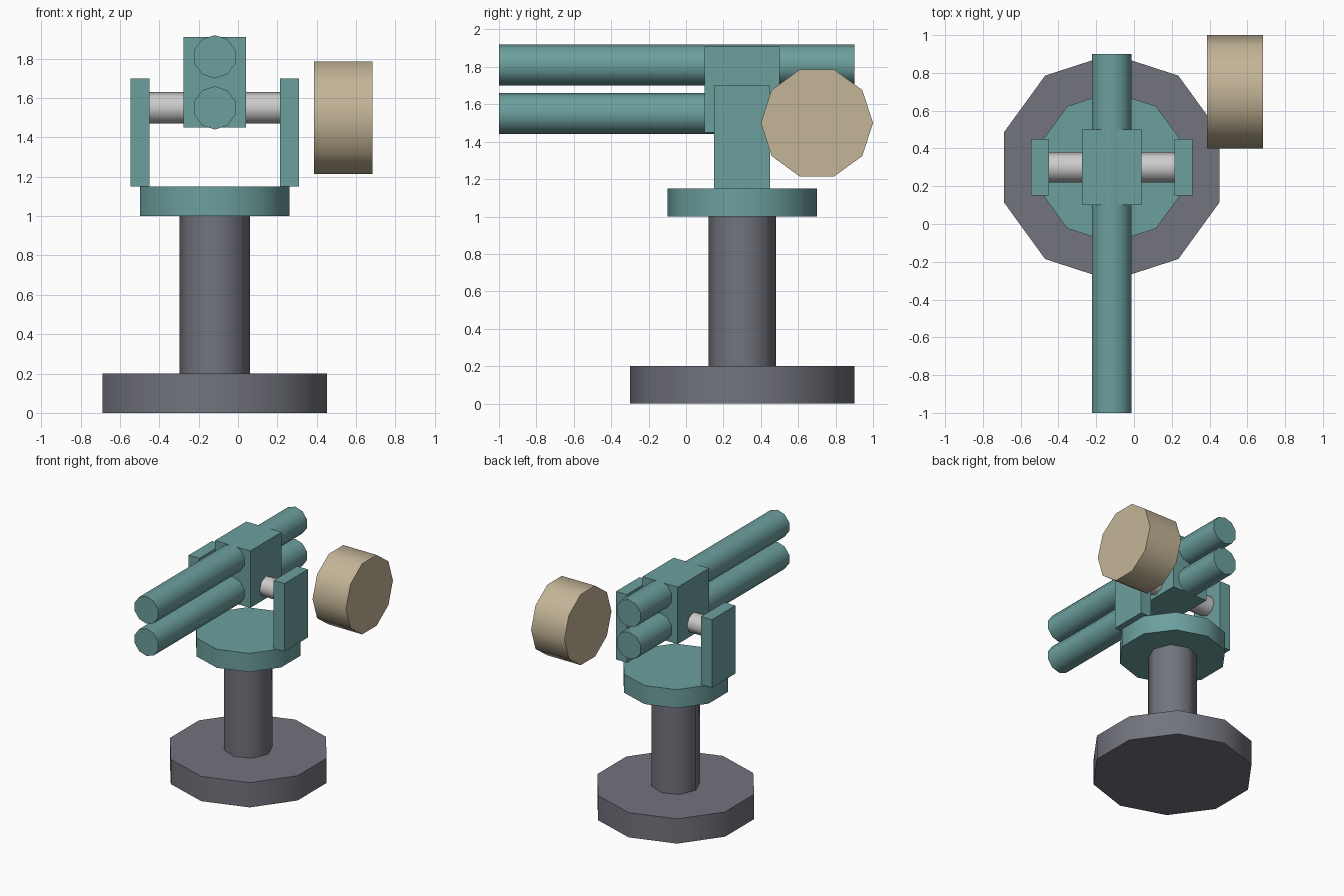
import bpy, bmesh
from math import sin, cos, pi, radians
from mathutils import Vector

if "Cube" in bpy.data.objects:
    bpy.data.objects.remove(bpy.data.objects["Cube"])

CX, CY = -0.118, 0.3  # turret axis


def material(name, rgb):
    m = bpy.data.materials.new(name)
    m.diffuse_color = (*rgb, 1)
    m.use_nodes = True
    m.node_tree.nodes["Principled BSDF"].inputs["Base Color"].default_value = m.diffuse_color
    return m


TEAL = material("teal_paint", (0.15, 0.35, 0.34))
DARK = material("dark_metal", (0.17, 0.175, 0.205))
TAN = material("tan_canvas", (0.55, 0.46, 0.31))


def finish(name, bm, mat):
    bmesh.ops.recalc_face_normals(bm, faces=bm.faces)
    mesh = bpy.data.meshes.new(name)
    bm.to_mesh(mesh)
    bm.free()
    ob = bpy.data.objects.new(name, mesh)
    bpy.context.collection.objects.link(ob)
    if mat:
        mesh.materials.append(mat)
    return ob


def prism(name, axis, start, r, length, sides, first, mat):
    """Extrude a regular polygon along axis; 'first' points at its first corner."""
    axis, first, start = Vector(axis), Vector(first), Vector(start)
    side = axis.cross(first)
    bm = bmesh.new()
    ring = [bm.verts.new(start + r * (first * cos(a) + side * sin(a)))
            for a in (2 * pi * i / sides for i in range(sides))]
    face = bm.faces.new(ring)
    ext = bmesh.ops.extrude_face_region(bm, geom=[face], use_keep_orig=True)
    top = [v for v in ext["geom"] if isinstance(v, bmesh.types.BMVert)]
    bmesh.ops.translate(bm, verts=top, vec=axis * length)
    ob = finish(name, bm, mat)
    bpy.ops.object.select_all(action='DESELECT')
    ob.select_set(True)
    bpy.context.view_layer.objects.active = ob
    bpy.ops.object.shade_smooth_by_angle(angle=radians(50))
    return ob


def box(name, lo, hi, mat):
    bm = bmesh.new()
    bmesh.ops.create_cube(bm, size=1)
    for v in bm.verts:
        v.co = [(l + h) / 2 + c * (h - l) for l, h, c in zip(lo, hi, v.co)]
    return finish(name, bm, mat)


X, Y, Z = (1, 0, 0), (0, 1, 0), (0, 0, 1)

# Pedestal and turntable
prism("base", Z, (CX, CY, 0), 0.6, 0.2, 10, Y, DARK)
prism("pillar", Z, (CX, CY, 0.2), 0.18, 0.8, 8, Y, DARK)
prism("turntable", Z, (CX, CY, 1.0), 0.4, 0.15, 10, Y, TEAL)

# Yoke arms and the pivot shaft between them
for side, s in (("left", -1), ("right", 1)):
    c = CX + s * 0.38
    box(side + "_arm", (c - 0.048, 0.15, 1.15), (c + 0.048, 0.45, 1.7), TEAL)
prism("pivot_shaft", X, (CX - 0.335, CY, 1.55), 0.08, 0.67, 8, Y, None)

# Gun body with two stacked barrels
box("gun_body", (CX - 0.158, 0.1, 1.45), (CX + 0.158, 0.5, 1.91), TEAL)
for name, z in (("lower_barrel", 1.55), ("upper_barrel", 1.81)):
    prism(name, Y, (CX, -1, z), 0.11, 1.9, 10, Z, TEAL)

# Separate side drum
prism("drum", X, (0.386, 0.7, 1.5), 0.3, 0.298, 10, Y, TAN)
